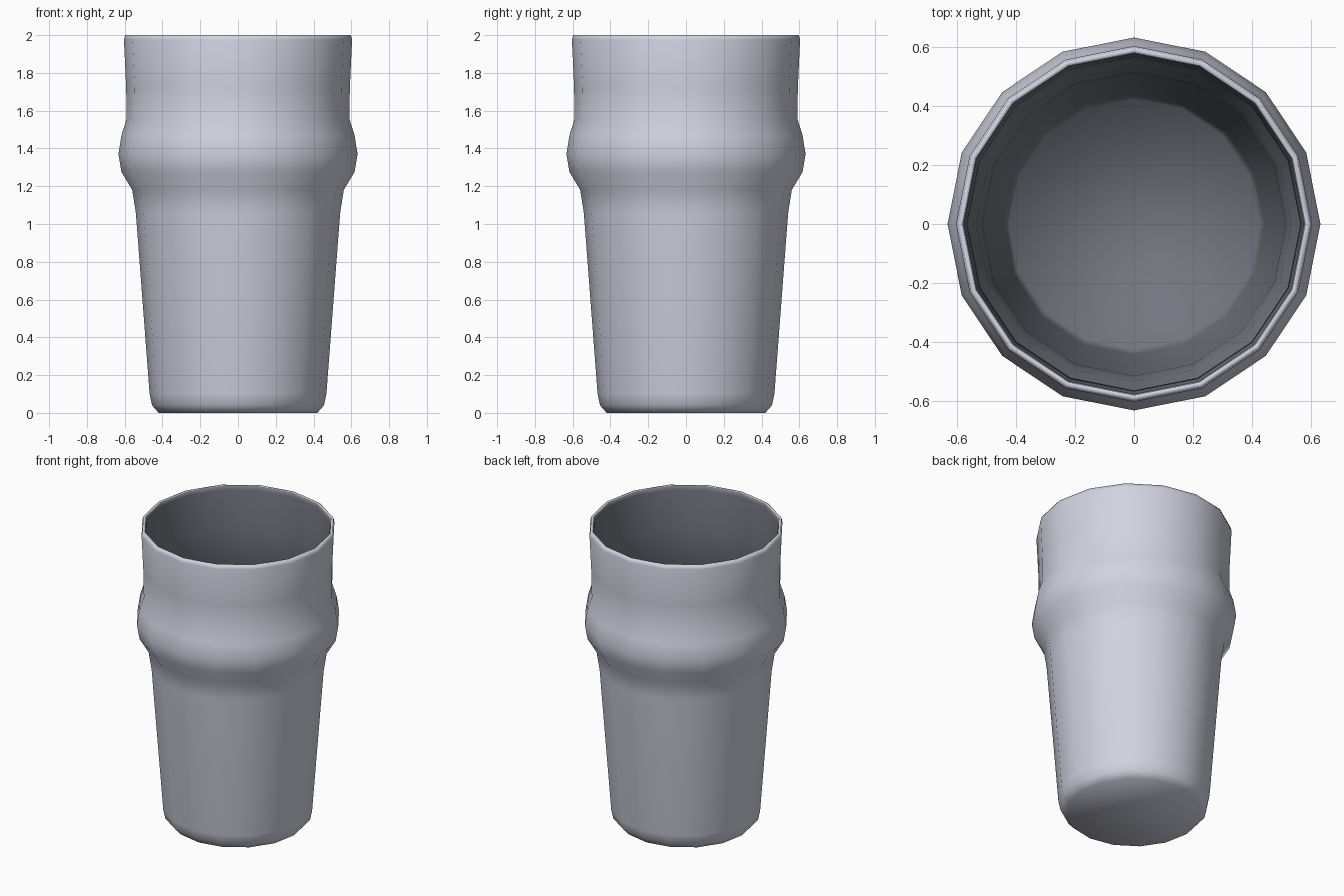
import bpy
import bmesh
from math import cos, sin, tau, radians

cube = bpy.data.objects.get("Cube")
if cube:
    bpy.data.objects.remove(cube, do_unlink=True)

SIDES = 16

# Radius and height pairs, from the base up the outside, over the rim and down the inside
OUTER = [(0.42, 0.0), (0.455, 0.04), (0.468, 0.1), (0.541, 1.06), (0.56, 1.18), (0.617, 1.275),
         (0.633, 1.37), (0.617, 1.47), (0.59, 1.555), (0.592, 1.72), (0.604, 1.975), (0.598, 2.0)]
INNER = [(0.582, 2.0), (0.577, 1.975), (0.568, 1.72), (0.565, 1.555), (0.592, 1.47), (0.607, 1.37),
         (0.592, 1.275), (0.535, 1.18), (0.516, 1.06), (0.443, 0.1), (0.425, 0.04)]


def make_material(name, color):
    material = bpy.data.materials.new(name)
    material.use_nodes = True
    material.diffuse_color = color
    material.node_tree.nodes["Principled BSDF"].inputs["Base Color"].default_value = color
    return material


def lathe(name, profile, inside_start, materials):
    """Revolve a profile about z, cap its ends and use the second material inside."""
    bm = bmesh.new()
    rings = [[bm.verts.new((r * cos(tau * i / SIDES), r * sin(tau * i / SIDES), z))
              for i in range(SIDES)] for r, z in profile]
    for k, (low, high) in enumerate(zip(rings, rings[1:])):
        for i in range(SIDES):
            j = (i + 1) % SIDES
            face = bm.faces.new((low[i], low[j], high[j], high[i]))
            face.material_index = int(k >= inside_start)
    bm.faces.new(rings[0][::-1])
    bm.faces.new(rings[-1]).material_index = 1
    mesh = bpy.data.meshes.new(name)
    bm.to_mesh(mesh)
    bm.free()
    for material in materials:
        mesh.materials.append(material)
    obj = bpy.data.objects.new(name, mesh)
    bpy.context.collection.objects.link(obj)
    bpy.ops.object.select_all(action="DESELECT")
    obj.select_set(True)
    bpy.context.view_layer.objects.active = obj
    bpy.ops.object.shade_smooth_by_angle(angle=radians(85))


# Pale glass outside and rim, dark grey inside
pale = make_material("pale blue grey glass", (0.64, 0.65, 0.75, 1.0))
dark = make_material("dark grey inside", (0.17, 0.18, 0.21, 1.0))

# Tumbler with a bulge below the rim
lathe("drinking_glass", OUTER + INNER, len(OUTER), (pale, dark))
